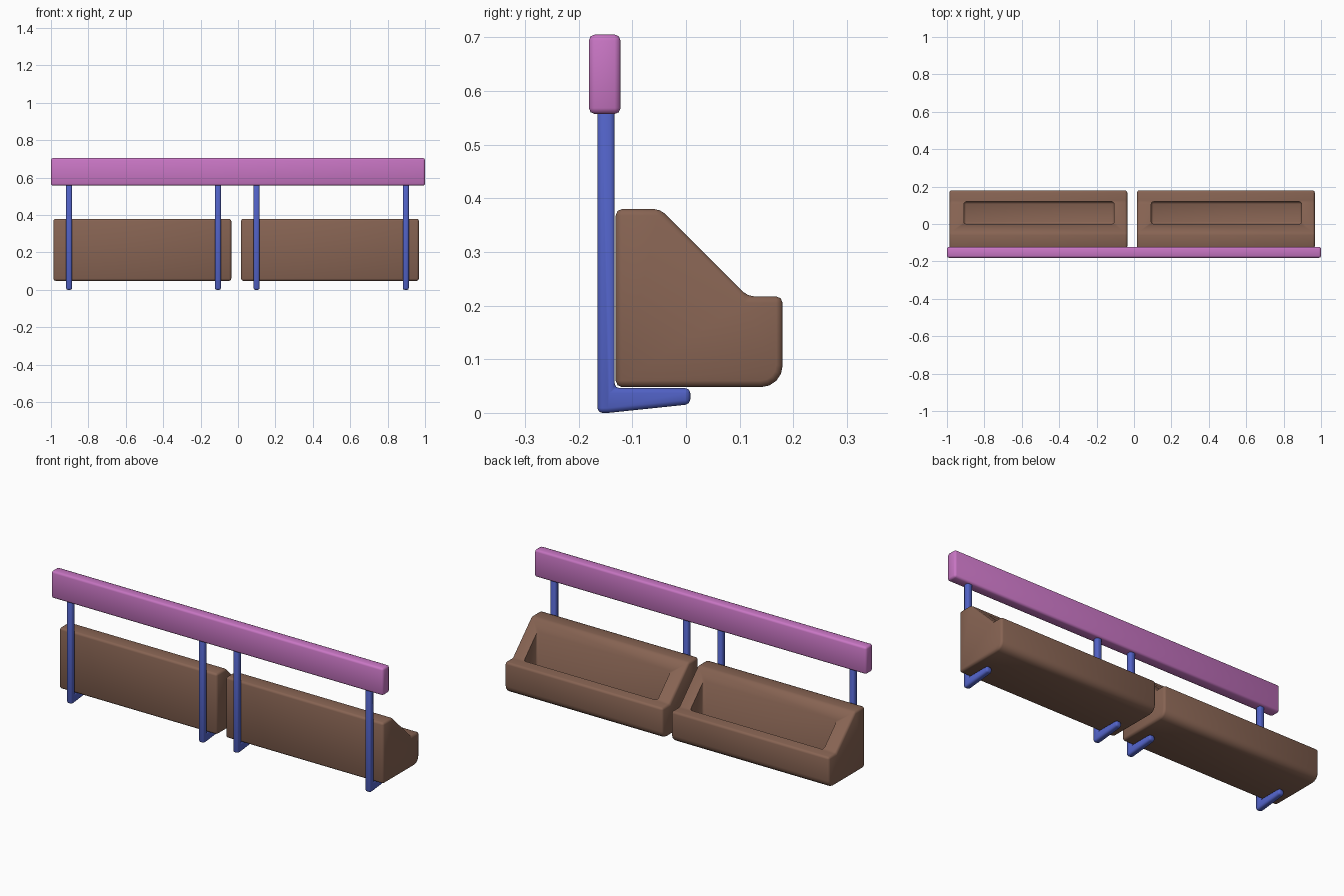
import bpy, bmesh, math

if "Cube" in bpy.data.objects:
    bpy.data.objects.remove(bpy.data.objects["Cube"])


def material(name, color):
    m = bpy.data.materials.new(name)
    m.diffuse_color = (*color, 1)
    m.use_nodes = True
    m.node_tree.nodes["Principled BSDF"].inputs["Base Color"].default_value = m.diffuse_color
    return m


BROWN = material("brown", (0.24, 0.125, 0.085))
BLUE = material("blue", (0.085, 0.125, 0.58))
PINK = material("pink", (0.58, 0.18, 0.55))


def extrude_profile(name, pts, x0, x1, mat=None):
    """Solid made from a (y, z) profile swept along x."""
    bm = bmesh.new()
    face = bm.faces.new([bm.verts.new((x0, y, z)) for y, z in pts])
    new = bmesh.ops.extrude_face_region(bm, geom=[face])["geom"]
    bmesh.ops.translate(bm, vec=(x1 - x0, 0, 0),
                        verts=[v for v in new if isinstance(v, bmesh.types.BMVert)])
    bmesh.ops.recalc_face_normals(bm, faces=bm.faces)
    me = bpy.data.meshes.new(name)
    bm.to_mesh(me)
    bm.free()
    ob = bpy.data.objects.new(name, me)
    bpy.context.collection.objects.link(ob)
    if mat:
        me.materials.append(mat)
    return ob


def activate(ob):
    bpy.ops.object.select_all(action='DESELECT')
    ob.select_set(True)
    bpy.context.view_layer.objects.active = ob


def bevel(ob, width, segments=2):
    activate(ob)
    m = ob.modifiers.new("Bevel", 'BEVEL')
    m.width, m.segments = width, segments
    m.limit_method, m.angle_limit = 'ANGLE', math.radians(35)
    bpy.ops.object.modifier_apply(modifier=m.name)


def smooth(ob):
    activate(ob)
    bpy.ops.object.shade_smooth_by_angle(angle=math.radians(50))


def box_profile(y0, y1, z0, z1):
    return [(y0, z0), (y1, z0), (y1, z1), (y0, z1)]


# Bin side profile with a rounded lower front corner
R = 0.04
corner = [(0.18 - R + R * math.sin(a), 0.048 + R - R * math.cos(a))
          for a in (math.radians(22.5 * i) for i in range(5))]
bin_profile = [(-0.131, 0.048), *corner, (0.18, 0.217),
               (0.115, 0.217), (-0.048, 0.38), (-0.131, 0.38)]

# Two bins, each hollowed through the sloped opening
for side, x0, c0 in (("left", -0.987, -0.91), ("right", 0.016, 0.092)):
    planter = extrude_profile(f"bin_{side}", bin_profile, x0, x0 + 0.951, BROWN)
    bevel(planter, 0.012)
    cutter = extrude_profile("bin_cutter", box_profile(0.0, 0.119, 0.1, 0.5),
                             c0, c0 + 0.804, BROWN)
    bevel(cutter, 0.012)
    activate(planter)
    cut = planter.modifiers.new("Cavity", 'BOOLEAN')
    cut.operation, cut.solver, cut.object = 'DIFFERENCE', 'EXACT', cutter
    bpy.ops.object.modifier_apply(modifier=cut.name)
    bpy.data.objects.remove(cutter)
    smooth(planter)

# L-shaped brackets: upright post with a tapered foot
bracket_profile = [(-0.165, 0.0), (-0.145, 0.0), (0.008, 0.016), (0.008, 0.046),
                   (-0.133, 0.046), (-0.133, 0.57), (-0.165, 0.57)]
for i, x in enumerate((-0.903, -0.107, 0.099, 0.897)):
    bracket = extrude_profile(f"bracket_{i + 1}", bracket_profile,
                              x - 0.016, x + 0.016, BLUE)
    bevel(bracket, 0.009)
    smooth(bracket)

# Top rail
rail = extrude_profile("top_rail", box_profile(-0.181, -0.122, 0.557, 0.705),
                       -1.0, 1.0, PINK)
bevel(rail, 0.011)
smooth(rail)
